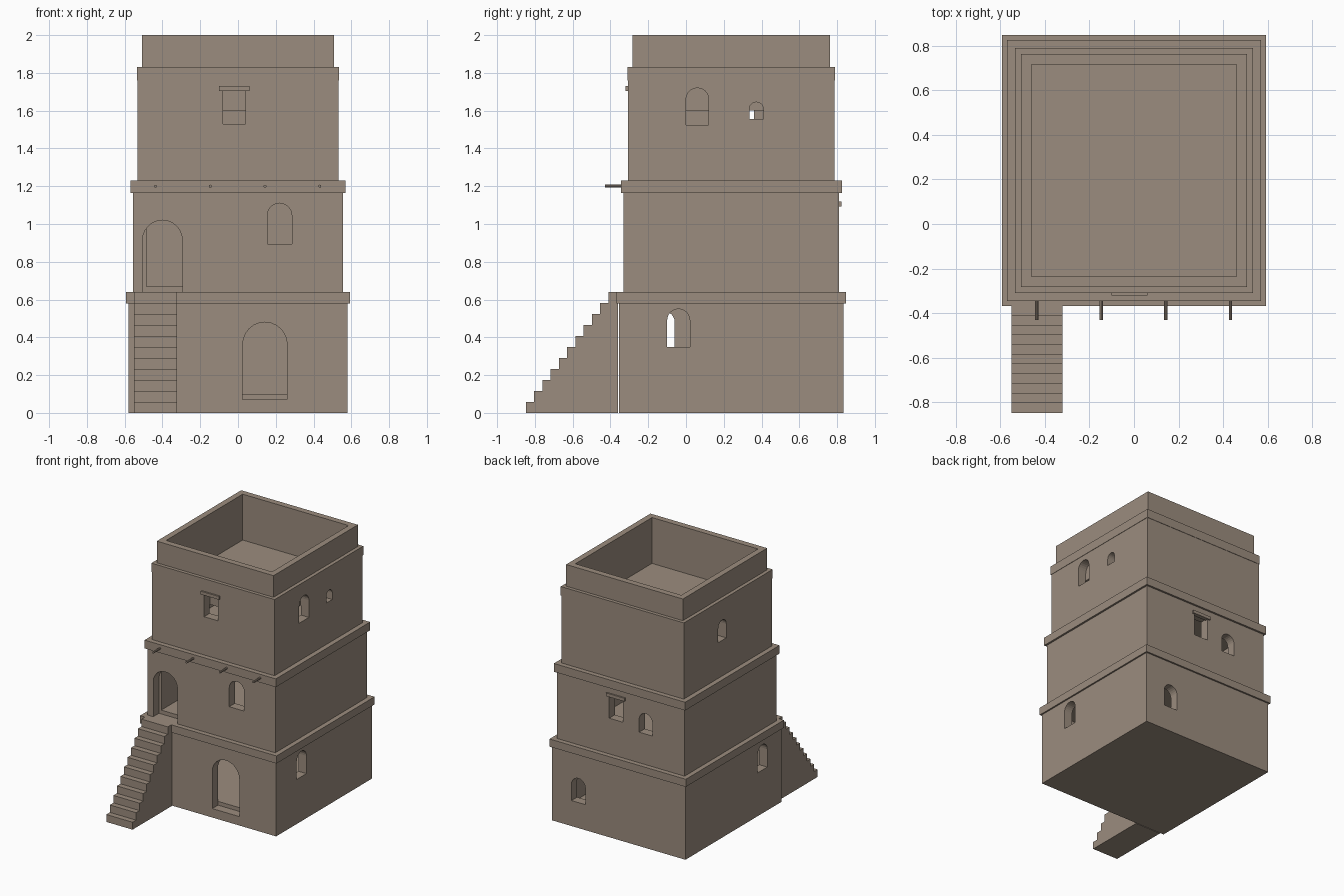
import bpy
import bmesh
import math
from mathutils import Matrix, Vector

cube = bpy.data.objects.get("Cube")
if cube:
    bpy.data.objects.remove(cube, do_unlink=True)

CY = 0.24      # tower centre in y
WALL = 0.07    # wall thickness

clay = bpy.data.materials.new("mud plaster")
clay.use_nodes = True
COLOR = (0.33, 0.265, 0.21, 1)
clay.diffuse_color = COLOR
clay.node_tree.nodes["Principled BSDF"].inputs["Base Color"].default_value = COLOR


def finish(name, bm):
    bmesh.ops.recalc_face_normals(bm, faces=bm.faces)
    mesh = bpy.data.meshes.new(name)
    bm.to_mesh(mesh)
    bm.free()
    mesh.materials.append(clay)
    obj = bpy.data.objects.new(name, mesh)
    bpy.context.collection.objects.link(obj)
    return obj


def box(name, x, y, z):
    bm = bmesh.new()
    size = [b - a for a, b in (x, y, z)]
    mid = [(a + b) / 2 for a, b in (x, y, z)]
    bmesh.ops.create_cube(bm, size=1, matrix=Matrix.Translation(mid) @ Matrix.Diagonal((*size, 1)))
    return finish(name, bm)


def block(name, half, z):
    """Box centred on the tower axis."""
    hx, hy = half
    return box(name, (-hx, hx), (CY - hy, CY + hy), z)


def prism(name, points, offset):
    bm = bmesh.new()
    face = bm.faces.new([bm.verts.new(p) for p in points])
    extruded = bmesh.ops.extrude_face_region(bm, geom=[face])["geom"]
    verts = [v for v in extruded if isinstance(v, bmesh.types.BMVert)]
    bmesh.ops.translate(bm, verts=verts, vec=offset)
    return finish(name, bm)


def opening(side, half, a, b, z0, z1, arched=True):
    """Cutter through one wall, spanning a to b along it."""
    r = (b - a) / 2
    outline = [(a, z0), (b, z0)]
    if arched:
        for i in range(13):
            t = math.pi * i / 12
            outline.append(((a + b) / 2 + r * math.cos(t), z1 - r + r * math.sin(t)))
    else:
        outline += [(b, z1), (a, z1)]
    hx, hy = half
    normal = {"front": (0, -1, 0), "back": (0, 1, 0), "left": (1, 0, 0), "right": (-1, 0, 0)}[side]
    n = Vector(normal)
    if n.y:
        start = CY + n.y * (hy + 0.05)
        points = [(u, start, z) for u, z in outline]
    else:
        start = n.x * (hx + 0.05)
        points = [(start, u, z) for u, z in outline]
    return prism("cutter", points, n * -(WALL + 0.051))


def cut(obj, cutters):
    for c in cutters:
        c.hide_render = True
        mod = obj.modifiers.new("cut", "BOOLEAN")
        mod.operation, mod.solver, mod.object = "DIFFERENCE", "EXACT", c
    graph = bpy.context.evaluated_depsgraph_get()
    graph.update()
    mesh = bpy.data.meshes.new_from_object(obj.evaluated_get(graph))
    obj.modifiers.clear()
    obj.data = mesh
    for c in cutters:
        bpy.data.objects.remove(c, do_unlink=True)


def room(half, z):
    return block("cutter", (half[0] - WALL, half[1] - WALL), z)


def roof_well():
    return block("cutter", (0.46, 0.475), (1.64, 2.1))


# Three storeys, each hollow with arched and square openings
ground = (0.58, 0.595)
cut(block("ground_storey", ground, (0, 0.59)), [
    room(ground, (0.1, 0.7)),
    opening("front", ground, 0.025, 0.26, 0.07, 0.48),
    opening("left", ground, -0.1, 0.02, 0.35, 0.55),
    opening("right", ground, -0.18, -0.06, 0.34, 0.54),
    opening("back", ground, 0.29, 0.41, 0.2, 0.39),
])

middle = (0.555, 0.57)
cut(block("middle_storey", middle, (0.63, 1.17)), [
    room(middle, (0.67, 1.3)),
    opening("front", middle, -0.505, -0.295, 0.64, 1.02),
    opening("front", middle, 0.155, 0.285, 0.895, 1.11),
    opening("back", middle, -0.02, 0.1, 0.92, 1.1, False),
    opening("back", middle, -0.275, -0.16, 0.88, 1.04),
])

upper = (0.532, 0.547)
cut(block("upper_storey", upper, (1.22, 1.76)), [
    room(upper, (1.26, 1.6)),
    roof_well(),
    opening("front", upper, -0.08, 0.04, 1.53, 1.71, False),
    opening("left", upper, 0, 0.12, 1.525, 1.72),
    opening("left", upper, 0.335, 0.41, 1.555, 1.645),
    opening("right", upper, 0.26, 0.36, 1.51, 1.67),
])

# Floor ledges, roof band and parapet
block("lower_ledge", (0.592, 0.608), (0.58, 0.64))
block("upper_ledge", (0.57, 0.585), (1.165, 1.23))
cut(block("roof_band", (0.535, 0.55), (1.76, 1.83)), [roof_well()])
cut(block("parapet", (0.507, 0.523), (1.83, 2)), [roof_well()])

# Lintels over the square windows
box("front_lintel", (-0.1, 0.06), (-0.32, -0.29), (1.705, 1.73))
box("back_lintel", (-0.04, 0.12), (0.79, 0.822), (1.093, 1.118))

# Solid outside staircase from a stepped profile
STEPS, BOTTOM, RUN, RISE = 11, -0.848, 0.0437, 0.64 / 11
profile = [(-0.55, BOTTOM, 0)]
for i in range(STEPS):
    y = BOTTOM + i * RUN
    profile += [(-0.55, y, (i + 1) * RISE), (-0.55, y + RUN, (i + 1) * RISE)]
profile += [(-0.55, -0.36, 0.64), (-0.55, -0.36, 0)]
prism("staircase", profile, (0.228, 0, 0))

# Beam ends poking out of the upper ledge
for i in range(4):
    bm = bmesh.new()
    place = Matrix.Translation((-0.437 + 0.29 * i, -0.38, 1.2)) @ Matrix.Rotation(math.pi / 2, 4, "X")
    bmesh.ops.create_cone(bm, cap_ends=True, segments=10, radius1=0.008, radius2=0.008, depth=0.1, matrix=place)
    finish("beam_end_%d" % (i + 1), bm)
